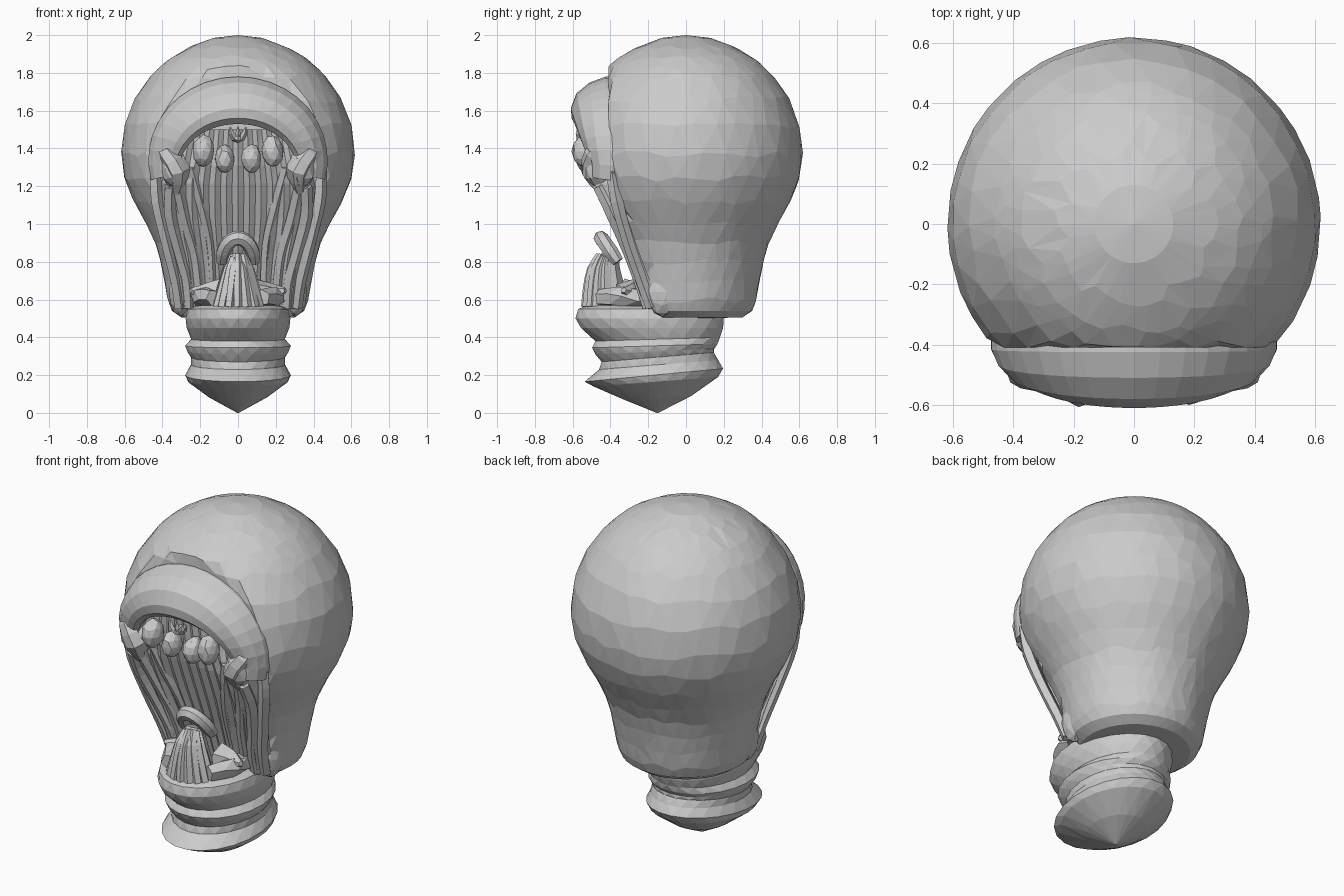
import bpy, bmesh, math, random
from mathutils import Vector

if "Cube" in bpy.data.objects:
    bpy.data.objects.remove(bpy.data.objects["Cube"])

random.seed(4)


def lerp_table(table, z):
    """Interpolate rows (z, a, b, ...) listed from high z to low z."""
    if z >= table[0][0]:
        return table[0][1:]
    for p, q in zip(table, table[1:]):
        if z >= q[0]:
            t = (p[0] - z) / (p[0] - q[0])
            return [a + (b - a) * t for a, b in zip(p[1:], q[1:])]
    return table[-1][1:]


def loft(name, rows, closed=True, caps=True):
    """Skin a list of equal-length point rows."""
    bm = bmesh.new()
    vs = [[bm.verts.new(p) for p in row] for row in rows]
    n = len(rows[0])
    for a, b in zip(vs, vs[1:]):
        for i in range(n if closed else n - 1):
            j = (i + 1) % n
            bm.faces.new((a[i], a[j], b[j], b[i]))
    if caps and closed:
        bm.faces.new(vs[0])
        bm.faces.new(vs[-1])
    bmesh.ops.remove_doubles(bm, verts=bm.verts, dist=0.0005)
    bmesh.ops.triangulate(bm, faces=bm.faces)
    bmesh.ops.recalc_face_normals(bm, faces=bm.faces)
    me = bpy.data.meshes.new(name)
    bm.to_mesh(me)
    bm.free()
    ob = bpy.data.objects.new(name, me)
    bpy.context.collection.objects.link(ob)
    return ob


def tube(name, pts, radii, n=6, steps=4):
    """Faceted tube through points, smoothed with Catmull-Rom."""
    P = [Vector(p) for p in pts]
    ext = [2 * P[0] - P[1]] + P + [2 * P[-1] - P[-2]]
    path, rad = [], []
    for k in range(len(P) - 1):
        a, b, c, d = ext[k:k + 4]
        for s in range(steps):
            t = s / steps
            path.append(0.5 * (2 * b + (c - a) * t + (2 * a - 5 * b + 4 * c - d) * t * t
                               + (3 * b - a - 3 * c + d) * t ** 3))
            rad.append(radii[k] + (radii[k + 1] - radii[k]) * t)
    path.append(P[-1])
    rad.append(radii[-1])
    rows = []
    for i, p in enumerate(path):
        tan = (path[min(i + 1, len(path) - 1)] - path[max(i - 1, 0)]).normalized()
        u = tan.cross(Vector((0, 1, 0.3))).normalized()
        w = tan.cross(u)
        rows.append([p + rad[i] * (u * math.cos(2 * math.pi * j / n) + w * math.sin(2 * math.pi * j / n))
                     for j in range(n)])
    return loft(name, rows)


def lump(name, loc, size, sub=1, jit=0.12):
    """Rough faceted stone."""
    me = bpy.data.meshes.new(name)
    bm = bmesh.new()
    bmesh.ops.create_icosphere(bm, subdivisions=sub, radius=1)
    for v in bm.verts:
        f = 1 + random.uniform(-jit, jit)
        v.co = Vector([c * s * f + l for c, s, l in zip(v.co, size, loc)])
    bm.to_mesh(me)
    bm.free()
    ob = bpy.data.objects.new(name, me)
    bpy.context.collection.objects.link(ob)
    return ob


# Glass bulb: staggered, slightly irregular lathe with the front sliced to a leaning wall
profile = [(2, 0.001), (1.985, .13), (1.94, .255), (1.88, .36), (1.835, .412), (1.78, .467), (1.66, .55),
           (1.52, .604), (1.37, .62), (1.24, .602), (1.12, .553), (1.0, .487), (.9, .438), (.8, .41),
           (.7, .39), (.6, .375), (.54, .35), (.505, .3), (.5, .001)]
wall = [(1.4, -.41), (1.2, -.385), (1.0, -.33), (.8, -.26), (.6, -.18), (.5, -.13)]
N = 36
rows = []
for i, (z0, _) in enumerate(profile):
    row = []
    inner = 1 < i < len(profile) - 3
    for j in range(N):
        a = 2 * math.pi * (j + 0.5 * (i % 2)) / N
        z = z0
        if inner:
            a += random.uniform(-.04, .04)
            z += random.uniform(-.018, .018)
        r = lerp_table(profile, z)[0]
        row.append((r * math.cos(a), max(r * math.sin(a), lerp_table(wall, z)[0]), z))
    rows.append(row)
loft("glass_bulb", rows)

# Screw base: tilted oval rings (z front, z back, half width, y front, y back)
base = [(.575, .56, .12, -.4, 0), (.57, .56, .23, -.52, .12), (.55, .55, .268, -.575, .18),
        (.5, .5, .28, -.585, .2), (.45, .45, .272, -.56, .2), (.38, .4, .25, -.48, .18),
        (.345, .365, .28, -.5, .17), (.31, .34, .27, -.48, .15), (.27, .32, .25, -.45, .15),
        (.23, .28, .25, -.46, .17), (.165, .235, .28, -.54, .2), (.14, .19, .265, -.49, .17),
        (.07, .09, .15, -.33, .03), (0, 0, .004, -.155, -.147)]
rows = []
for i, (zf, zb, rx, yf, yb) in enumerate(base):
    row = []
    for j in range(22):
        a = 2 * math.pi * (j + 0.5 * (i % 2)) / 22
        t = (1 + math.sin(a)) / 2
        row.append((rx * math.cos(a), yf + (yb - yf) * t, zf + (zb - zf) * t))
    rows.append(row)
loft("screw_base", rows)

# Hood bulging over the opening: section (radius fraction, forward depth) swept over an arch
section = [(1.0, -.05), (1.0, .02), (.93, .105), (.8, .175), (.62, .205), (.5, .2), (.43, .165), (.45, .04)]
rows = []
for k in range(21):
    t = math.radians(-14 + 208 * k / 20)
    s = max(0, math.sin(t))
    row = []
    for r, d in section:
        q = 1 - (1 - r) * (.62 + .38 * s)
        row.append((.475 * q * math.cos(t), -.405 - d * (.5 + .5 * s ** .7), 1.34 + .44 * q * math.sin(t)))
    rows.append(row)
loft("hood", rows)

# Pleated sheet falling from the hood (z, half width, y centre, y edge)
sheet = [(1.5, .3, -.5, -.46), (1.3, .345, -.475, -.49), (1.2, .37, -.44, -.475), (1.0, .36, -.36, -.375),
         (.8, .31, -.28, -.295), (.55, .28, -.19, -.21)]


def sheet_y(x, z):
    """Sheet surface, returning to the bulb wall beyond its edge."""
    w, yc, ye = lerp_table(sheet, z)
    if x > w:
        return ye + (lerp_table(wall, z)[0] - .01 - ye) * min(1, (x - w) / .07)
    return yc + (ye - yc) * (x / w) ** 2


rows = []
for k in range(11):
    z = 1.5 - .95 * k / 10
    w = lerp_table(sheet, z)[0]
    side = (w + .05, lerp_table(wall, z)[0] + .03)
    row = [(w * u / 12, sheet_y(abs(w * u / 12), z) + (.012 if u % 2 else -.008), z) for u in range(-12, 13)]
    rows.append([(-side[0], side[1], z)] + row + [(side[0], side[1], z)])
loft("pleated_sheet", rows, closed=False)

# Raised folds, mirrored (x and z of path points, radius)
folds = [([(.44, 1.28), (.43, 1.12), (.385, .92), (.33, .7), (.31, .56)], .032),
         ([(.36, 1.2), (.36, 1.05), (.31, .85), (.27, .7), (.26, .56)], .033),
         ([(.32, 1.2), (.28, 1.02), (.23, .85), (.21, .7), (.2, .57)], .03),
         ([(.25, 1.3), (.19, 1.08), (.15, .9), (.14, .72), (.13, .57)], .026)]
for s in (-1, 1):
    for path, r in folds:
        tube("fold", [(s * x, sheet_y(x, z) + .012, z) for x, z in path], [r, r * 1.1, r, r, r], 5, 3)
    # Knuckles where the hood meets the folds
    lump("knuckle", (s * .335, -.465, 1.29), (.08, .08, .1), 2, .07)
    tube("knuckle_spur", [(s * .4, -.44, 1.42), (s * .375, -.49, 1.37), (s * .32, -.5, 1.28), (s * .33, -.44, 1.17)],
         [.03, .05, .06, .03], 6, 2)
    # Rounded bottom lobes of the bulb
    lump("bottom_lobe", (s * .305, -.125, .64), (.062, .085, .13), 2, .02)
    # Stones under the hood
    lump("outer_stone", (s * .183, -.535, 1.385), (.058, .068, .085), 2, .06)
    lump("inner_stone", (s * .07, -.515, 1.345), (.053, .068, .078), 2, .06)
    # Wedge blocks on the base
    tube("wedge_block", [(s * .25, -.33, .65), (s * .18, -.3, .635), (s * .09, -.3, .63)], [.015, .055, .085], 5, 2)
    tube("side_block", [(s * .2, -.18, .61), (s * .19, -.33, .615), (s * .13, -.46, .61)], [.05, .055, .045], 5, 2)

# Small crown between the stones
lump("crown_core", (0, -.54, 1.455), (.035, .05, .03))
for x in (-.035, 0, .035):
    tube("crown_spike", [(x * .5, -.56, 1.45), (x, -.57, 1.48), (x * 1.2, -.57, 1.515)], [.018, .014, .003], 4, 1)

# Tassel standing on the base, with strands
tube("tassel_core", [(0, -.4, .83), (0, -.42, .76), (0, -.42, .65), (0, -.42, .55)], [.05, .075, .1, .115], 9, 2)
for k in range(9):
    a = math.pi * (1 + k / 8)
    c, s = math.cos(a), math.sin(a)
    h = .82 + random.uniform(-.03, .02)
    tube("tassel_strand", [(.04 * c, -.42 + .04 * s, h), (.06 * c, -.43 + .07 * s, .76),
                           (.09 * c, -.43 + .09 * s, .66), (.12 * c, -.43 + .1 * s, .56)],
         [.016, .026, .027, .027], 5, 2)

# Loop above the tassel
arch = [(.085 * math.cos(t), -.36 - .09 * math.sin(t), .8 + .125 * math.sin(t))
        for t in (math.pi * k / 8 for k in range(9))]
tube("loop", arch, [.032] + [.04] * 7 + [.032], 7, 2)
